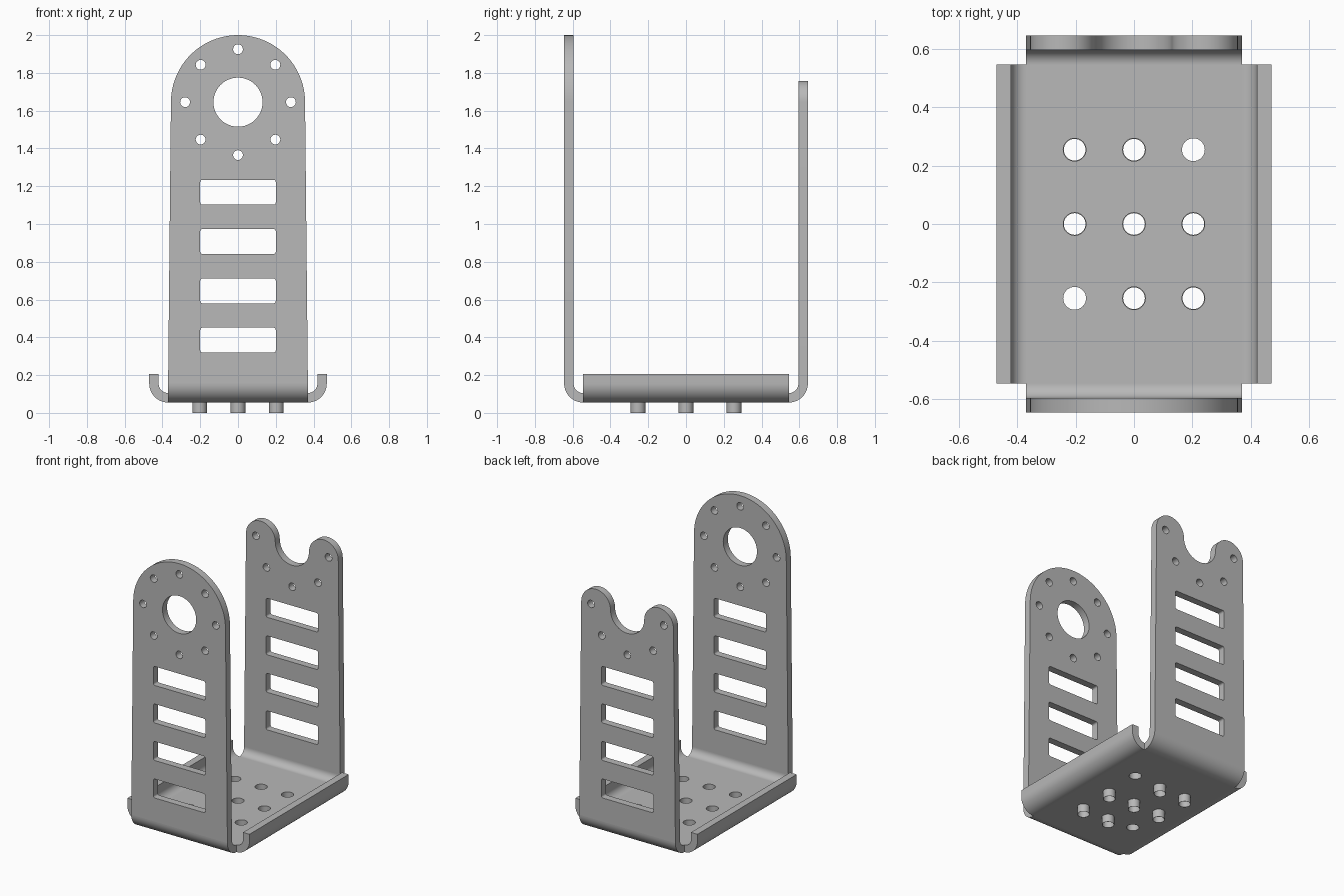
import bpy, bmesh
from math import pi, cos, sin
from mathutils import Matrix

cube = bpy.data.objects.get("Cube")
if cube:
    bpy.data.objects.remove(cube, do_unlink=True)

grey = bpy.data.materials.new("metal grey")
grey.use_nodes = True
grey.diffuse_color = (0.48, 0.48, 0.48, 1)
grey.node_tree.nodes["Principled BSDF"].inputs["Base Color"].default_value = grey.diffuse_color

THICK = 0.05        # sheet thickness
BEND = 0.10         # outer bend radius
HALF_X, HALF_Y = 0.37, 0.545
FLOOR = 0.055       # underside of the floor
BEND_Z = FLOOR + BEND
HEAD_Z = 1.645      # centre of the mounting head

FLAT = Matrix()
ALONG_Y = Matrix.Rotation(pi / 2, 4, 'X')
ALONG_X = Matrix.Rotation(pi / 2, 4, 'Z') @ ALONG_Y


def arc(cx, cy, r, start, end, n=24):
    """Points on an arc, angles in half turns."""
    angles = [pi * (start + (end - start) * i / n) for i in range(n + 1)]
    return [(cx + r * cos(a), cy + r * sin(a)) for a in angles]


def circle(cx, cy, r, n=32):
    return arc(cx, cy, r, 0, 2, n)[:-1]


def slot(z, w=0.2, h=0.066, r=0.012):
    corners = [(1, 1, 0), (-1, 1, 0.5), (-1, -1, 1), (1, -1, 1.5)]
    return [p for sx, sz, a in corners
            for p in arc(sx * (w - r), z + sz * (h - r), r, a, a + 0.5, 4)]


def prism(name, loops, half_depth, matrix):
    """Extrude an outline with holes into a solid sheet."""
    curve = bpy.data.curves.new(name, 'CURVE')
    curve.dimensions, curve.fill_mode = '2D', 'BOTH'
    curve.extrude = half_depth
    for loop in loops:
        spline = curve.splines.new('POLY')
        spline.points.add(len(loop) - 1)
        for point, (x, y) in zip(spline.points, loop):
            point.co = (x, y, 0, 1)
        spline.use_cyclic_u = True
    temp = bpy.data.objects.new(name + " outline", curve)
    bpy.context.collection.objects.link(temp)
    graph = bpy.context.evaluated_depsgraph_get()
    mesh = bpy.data.meshes.new_from_object(temp.evaluated_get(graph))
    bpy.data.objects.remove(temp, do_unlink=True)
    bpy.data.curves.remove(curve)

    bm = bmesh.new()
    bm.from_mesh(mesh)
    bmesh.ops.remove_doubles(bm, verts=bm.verts, dist=0.0002)
    bmesh.ops.recalc_face_normals(bm, faces=bm.faces)
    bm.transform(matrix)
    bm.to_mesh(mesh)
    bm.free()
    mesh.materials.clear()
    mesh.materials.append(grey)
    mesh.name = name
    obj = bpy.data.objects.new(name, mesh)
    bpy.context.collection.objects.link(obj)
    bpy.ops.object.select_all(action='DESELECT')
    obj.select_set(True)
    bpy.context.view_layer.objects.active = obj
    bpy.ops.object.shade_smooth_by_angle(angle=pi / 6)
    return obj


# Floor with a grid of holes
grid = [(i, j) for i in (-1, 0, 1) for j in (-1, 0, 1)]
floor = [[(-HALF_X, -HALF_Y), (HALF_X, -HALF_Y), (HALF_X, HALF_Y), (-HALF_X, HALF_Y)]]
floor += [circle(0.203 * i, 0.254 * j, 0.039) for i, j in grid]
prism("floor", floor, THICK / 2, Matrix.Translation((0, 0, FLOOR + THICK / 2)))

# Hollow pins under the floor, absent at two opposite corners
for i, j in grid:
    if i * j != 1:
        rings = [circle(0, 0, 0.039), circle(0, 0, 0.037)]
        prism("hollow_pin", rings, FLOOR / 2,
              Matrix.Translation((0.203 * i, 0.254 * j, FLOOR / 2)))


def bend(edge, side, top):
    """Quarter bend section turning upwards at the given side."""
    outer = arc(edge, BEND_Z, BEND, -0.5, 0, 16)
    inner = arc(edge, BEND_Z, BEND - THICK, 0, -0.5, 16)
    lip = [(edge + BEND, top), (edge + BEND - THICK, top)] if top > BEND_Z else []
    return [[(side * x, z) for x, z in outer + lip + inner]]


# Bends to the uprights, and the low side flanges
for side, end, flank in ((-1, "front", "right"), (1, "back", "left")):
    prism(end + "_bend", bend(HALF_Y, side, BEND_Z), HALF_X, ALONG_X)
    prism(flank + "_flange", bend(HALF_X, side, 0.205), HALF_Y, ALONG_Y)

# Openings shared by both uprights
slots = [slot(0.385 + 0.261 * k) for k in range(4)]
bolts = [(0.28 * cos(k * pi / 4), 0.28 * sin(k * pi / 4)) for k in range(8)]
plate_y = HALF_Y + BEND - THICK / 2
foot = [(-HALF_X, BEND_Z), (HALF_X, BEND_Z)]

# Front upright with a round head
front = [foot + arc(0, HEAD_Z, 0.355, 0, 1, 48), circle(0, HEAD_Z, 0.13, 48)]
front += slots + [circle(x, HEAD_Z + z, 0.026, 20) for x, z in bolts]
prism("front_upright", front, THICK / 2, Matrix.Translation((0, -plate_y, 0)) @ ALONG_Y)

# Back upright with an open cradle between two round lobes
lobe, cradle = 0.1125, 0.13
mid = lobe + cradle
head = arc(mid, HEAD_Z, lobe, 0, 1)[:-1] + arc(0, HEAD_Z, cradle, 0, -1)[:-1]
head += arc(-mid, HEAD_Z, lobe, 0, 1)
back = [foot + head] + slots
back += [circle(x, HEAD_Z + z, 0.026, 20) for x, z in bolts if z < 0.01]
prism("back_upright", back, THICK / 2, Matrix.Translation((0, plate_y, 0)) @ ALONG_Y)
